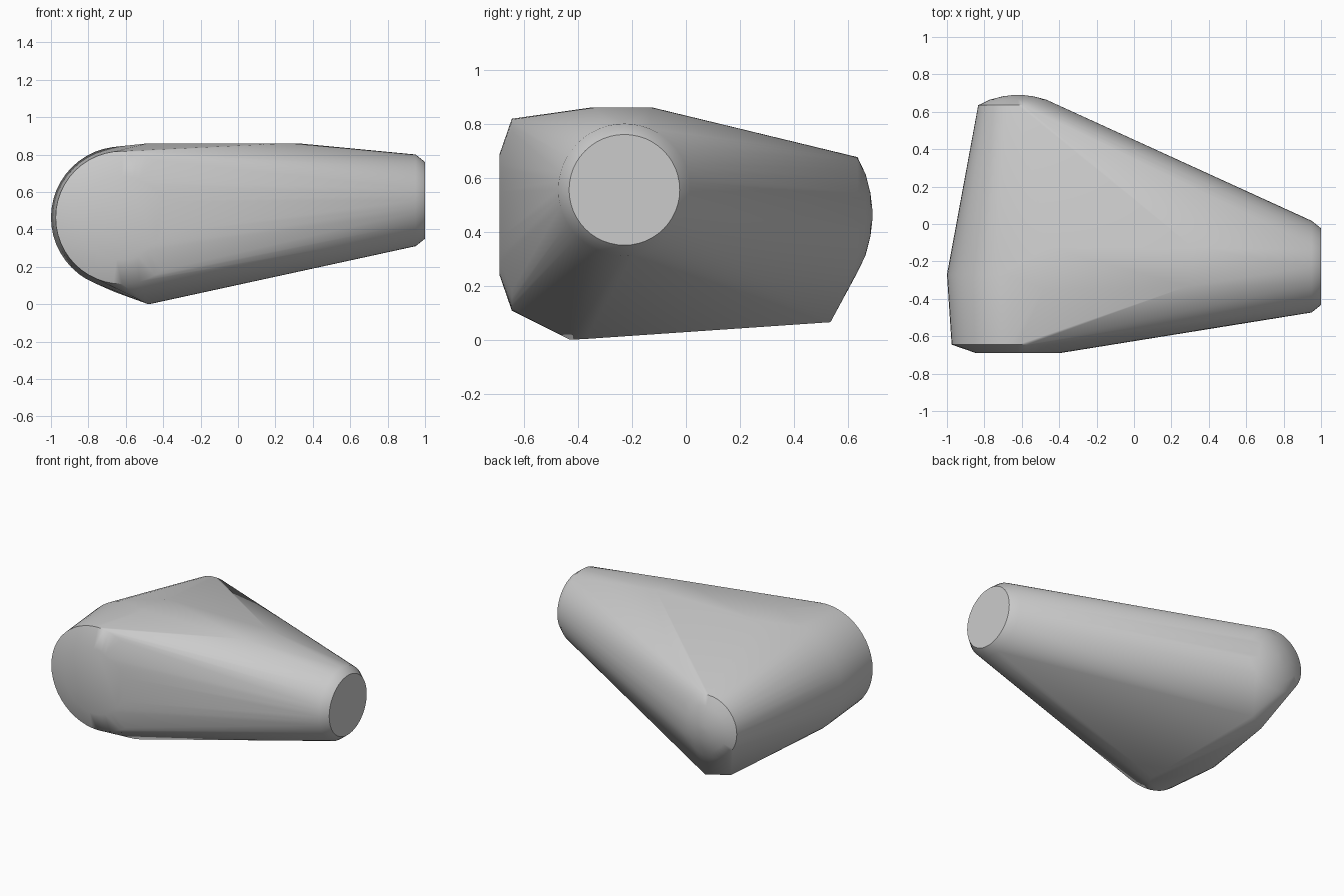
import bpy
import bmesh
from math import cos, sin, pi, radians
from mathutils import Vector

cube = bpy.data.objects.get("Cube")
if cube:
    bpy.data.objects.remove(cube, do_unlink=True)


def grey_material(name, value):
    mat = bpy.data.materials.new(name)
    mat.use_nodes = True
    colour = (value, value, value, 1)
    mat.diffuse_color = colour
    mat.node_tree.nodes["Principled BSDF"].inputs["Base Color"].default_value = colour
    return mat


def ring(bm, centre, radius, axis, count=48):
    """Circle of points around the x or y axis."""
    for i in range(count):
        a, b = radius * cos(2 * pi * i / count), radius * sin(2 * pi * i / count)
        offset = Vector((0, a, b)) if axis == "x" else Vector((a, 0, b))
        bm.verts.new(Vector(centre) + offset)


bm = bmesh.new()

# Wide barrel along y: bevelled front cap, fullest ring, shallow rear dome
barrel_rings = [(-0.69, 0.225), (-0.645, 0.355), (-0.27, 0.38),
                (0.635, 0.213), (0.665, 0.15), (0.683, 0.08), (0.69, 0.02)]
for y, radius in barrel_rings:
    ring(bm, (-0.62, y, 0.463), radius, "y")

# Narrow side arm along x with a bevelled end
for x, radius in [(0.95, 0.245), (1.0, 0.205)]:
    ring(bm, (x, -0.228, 0.555), radius, "x")

# Corners of the raised top and of the keel underneath
top_corners = [(-0.48, -0.35), (-0.45, -0.125), (0.32, -0.13), (0.28, -0.335)]
for x, y in top_corners:
    bm.verts.new((x, y, 0.86))
keel_corners = [(-0.48, -0.43, 0), (-0.46, -0.37, 0.003),
                (-0.52, 0.535, 0.065), (-0.66, 0.45, 0.065)]
for corner in keel_corners:
    bm.verts.new(corner)

# Wrap everything in one faceted shell
hull = bmesh.ops.convex_hull(bm, input=bm.verts[:])
loose = [v for v in bm.verts if not v.link_faces]
bmesh.ops.delete(bm, geom=loose, context="VERTS")
bmesh.ops.dissolve_limit(bm, angle_limit=radians(0.2), verts=bm.verts[:], edges=bm.edges[:])
bmesh.ops.recalc_face_normals(bm, faces=bm.faces[:])

mesh = bpy.data.meshes.new("hull_shell")
bm.to_mesh(mesh)
bm.free()
mesh.materials.append(grey_material("plain grey", 0.6))
shell = bpy.data.objects.new("hull_shell", mesh)
bpy.context.collection.objects.link(shell)

# Soft shading with crisp cap edges
bpy.ops.object.select_all(action="DESELECT")
shell.select_set(True)
bpy.context.view_layer.objects.active = shell
bpy.ops.object.shade_smooth_by_angle(angle=radians(45))
